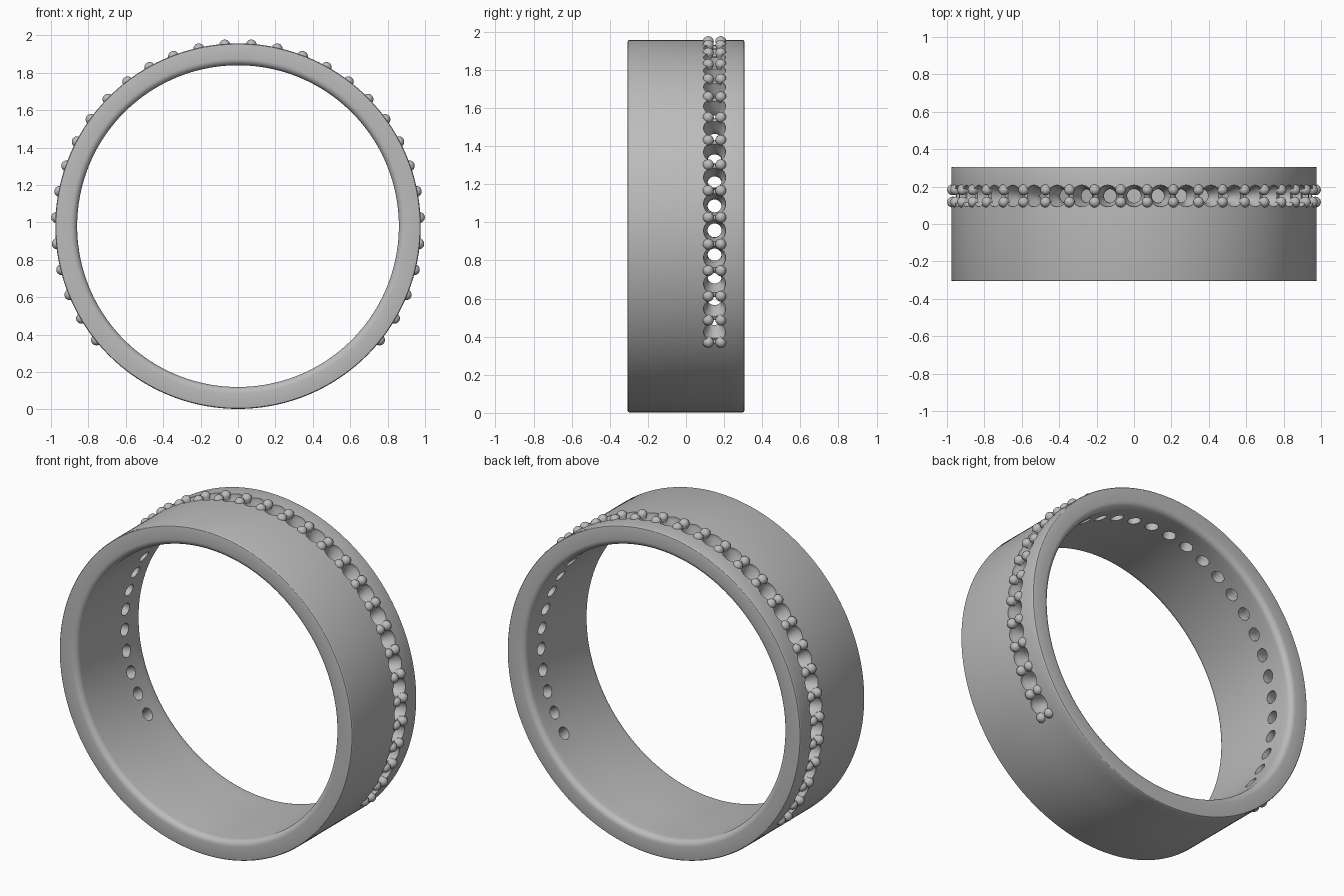
import bpy, bmesh, math
from mathutils import Matrix, Vector

cube = bpy.data.objects.get("Cube")
if cube:
    bpy.data.objects.remove(cube)

CENTER = Vector((0, 0, 0.98))
R_OUT, R_IN, HALF = 0.977, 0.86, 0.306
ROW_Y = 0.15                       # line of the stone settings
PAIRS = 32
STEP = math.radians(8.31)
SEGS = 192

metal = bpy.data.materials.new("grey metal")
metal.use_nodes = True
GREY = (0.5, 0.5, 0.5, 1)
metal.diffuse_color = GREY
metal.node_tree.nodes["Principled BSDF"].inputs["Base Color"].default_value = GREY


def make_object(name, bm):
    bmesh.ops.recalc_face_normals(bm, faces=bm.faces)
    mesh = bpy.data.meshes.new(name)
    bm.to_mesh(mesh)
    bm.free()
    mesh.materials.append(metal)
    obj = bpy.data.objects.new(name, mesh)
    bpy.context.collection.objects.link(obj)
    return obj


def smooth(obj, angle):
    bpy.ops.object.select_all(action='DESELECT')
    obj.select_set(True)
    bpy.context.view_layer.objects.active = obj
    bpy.ops.object.shade_smooth_by_angle(angle=math.radians(angle))


def sweep(bm, profile, start, end, steps):
    """Sweep a closed (radius, y) profile around the finger axis."""
    full = abs(end - start - math.tau) < 1e-6
    rings = []
    for i in range(steps if full else steps + 1):
        a = start + (end - start) * i / steps
        rings.append([bm.verts.new(CENTER + Vector((r * math.sin(a), y, r * math.cos(a))))
                      for r, y in profile])
    n = len(profile)
    for i in range(steps):
        p, q = rings[i], rings[(i + 1) % len(rings)]
        for j in range(n):
            k = (j + 1) % n
            bm.faces.new((p[j], p[k], q[k], q[j]))
    if not full:
        bm.faces.new(rings[0])
        bm.faces.new(rings[-1])


def lathe(bm, profile, place, segs):
    """Turn a (radius, height) profile about local z, capped at both ends."""
    rings = [[bm.verts.new(place @ Vector((r * math.cos(t), r * math.sin(t), h)))
              for t in (math.tau * s / segs for s in range(segs))] for r, h in profile]
    for p, q in zip(rings, rings[1:]):
        for s in range(segs):
            t = (s + 1) % segs
            bm.faces.new((p[s], p[t], q[t], q[s]))
    bm.faces.new(rings[0])
    bm.faces.new(rings[-1])


def around(angle, y):
    """Frame at the ring centre whose z axis points outward at the angle."""
    return (Matrix.Translation(CENTER + Vector((0, y, 0)))
            @ Matrix.Rotation(angle, 4, 'Y'))


def fillet(r, y, size, a0, a1, steps):
    return [(r + size * math.cos(a), y + size * math.sin(a))
            for a in (math.radians(a0 + (a1 - a0) * i / steps) for i in range(steps + 1))]


# Band: crisp outer edges, softly rounded inner edges
soft, crisp = 0.035, 0.008
profile = (fillet(R_OUT - crisp, -HALF + crisp, crisp, -90, 0, 3)
           + [(R_OUT, 0.07), (R_OUT, 0.23)]
           + fillet(R_OUT - crisp, HALF - crisp, crisp, 0, 90, 3)
           + fillet(R_IN + soft, HALF - soft, soft, 90, 180, 6)
           + [(R_IN, 0.23), (R_IN, 0.07)]
           + fillet(R_IN + soft, -HALF + soft, soft, 180, 270, 6))
bm = bmesh.new()
sweep(bm, profile, 0, math.tau, SEGS)
band = make_object("band", bm)

# Cutters: shallow channel between the prongs, and a stepped hole per stone
last = STEP * (PAIRS - 1) / 2
bm = bmesh.new()
sweep(bm, [(0.952, 0.115), (1.02, 0.115), (1.02, 0.185), (0.952, 0.185)], -last, last, 155)
channel = make_object("channel_cutter", bm)

bm = bmesh.new()
for i in range(PAIRS - 1):
    angle = (i - (PAIRS - 2) / 2) * STEP
    lathe(bm, [(0.037, 0.8), (0.037, 0.91), (0.058, 0.95), (0.058, 1.03)],
          around(angle, ROW_Y), 24)
holes = make_object("stone_hole_cutter", bm)

for cutter in (channel, holes):
    mod = band.modifiers.new(cutter.name, 'BOOLEAN')
    mod.operation = 'DIFFERENCE'
    mod.solver = 'EXACT'
    mod.object = cutter
graph = bpy.context.evaluated_depsgraph_get()
cut_mesh = bpy.data.meshes.new_from_object(band.evaluated_get(graph))
band.modifiers.clear()
band.data = cut_mesh
for cutter in (channel, holes):
    bpy.data.objects.remove(cutter)
smooth(band, 30)

# Prongs: pairs of round-headed posts between the stone holes
bead = 0.029
dome = [(bead * math.cos(a), 0.971 + bead * math.sin(a))
        for a in (math.radians(d) for d in range(0, 86, 12))]
bm = bmesh.new()
for i in range(PAIRS):
    for side in (-1, 1):
        place = around((i - (PAIRS - 1) / 2) * STEP, ROW_Y + side * 0.033)
        lathe(bm, [(0.022, 0.93), (0.022, 0.952)] + dome, place, 16)
prongs = make_object("prongs", bm)
smooth(prongs, 50)
